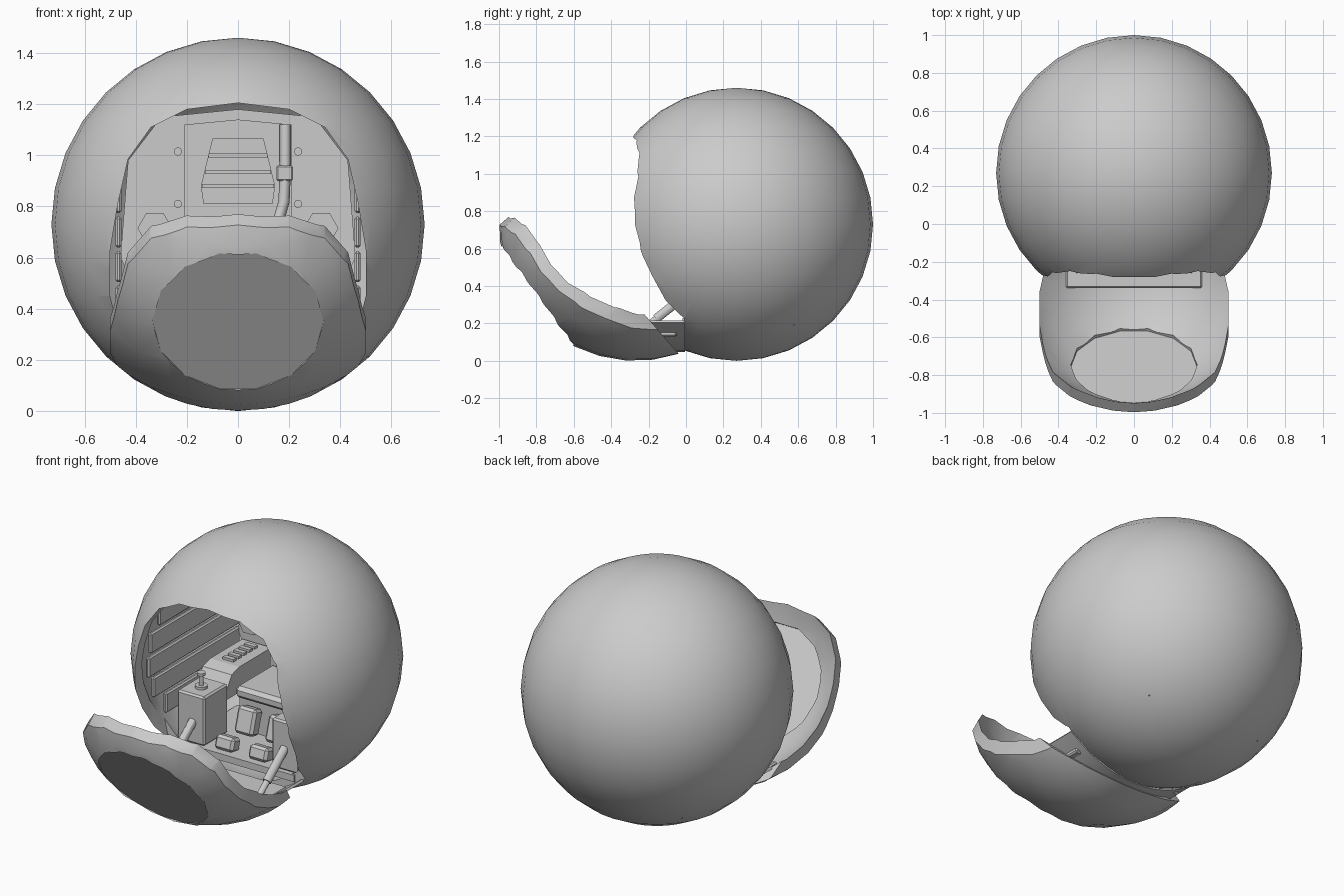
import bpy, bmesh, math
from mathutils import Vector, Matrix

if "Cube" in bpy.data.objects:
    bpy.data.objects.remove(bpy.data.objects["Cube"])

R, T = 0.73, 0.05
C = Vector((0, 0.27, 0.73))
HC = Vector((0, -0.27, 0.73))
SWING = math.radians(41)


def activate(o):
    bpy.ops.object.select_all(action='DESELECT')
    o.select_set(True)
    bpy.context.view_layer.objects.active = o


def smooth(o, deg=30):
    activate(o)
    bpy.ops.object.shade_smooth_by_angle(angle=math.radians(deg))


def apply_mod(o, kind, **props):
    m = o.modifiers.new(kind.lower(), kind)
    for k, v in props.items():
        setattr(m, k, v)
    activate(o)
    bpy.ops.object.modifier_apply(modifier=m.name)


def from_bm(name, bm):
    bmesh.ops.recalc_face_normals(bm, faces=bm.faces)
    me = bpy.data.meshes.new(name)
    bm.to_mesh(me)
    bm.free()
    o = bpy.data.objects.new(name, me)
    bpy.context.collection.objects.link(o)
    return o


def prism(name, pts, a, b, axis='Y'):
    """Extrude a 2D outline: (x,z) along Y, or (y,z) along X."""
    bm = bmesh.new()
    mk = (lambda p, d: (p[0], d, p[1])) if axis == 'Y' else (lambda p, d: (d, p[0], p[1]))
    f = bm.faces.new([bm.verts.new(mk(p, a)) for p in pts])
    ext = bmesh.ops.extrude_face_region(bm, geom=[f])
    off = Vector((0, b - a, 0)) if axis == 'Y' else Vector((b - a, 0, 0))
    bmesh.ops.translate(bm, vec=off, verts=[v for v in ext['geom'] if isinstance(v, bmesh.types.BMVert)])
    return from_bm(name, bm)


def box(name, x, y, z, bevel=0.0, tilt=0.0):
    bm = bmesh.new()
    bmesh.ops.create_cube(bm, size=1)
    bmesh.ops.scale(bm, vec=(x[1] - x[0], y[1] - y[0], z[1] - z[0]), verts=bm.verts)
    o = from_bm(name, bm)
    o.location = (sum(x) / 2, sum(y) / 2, sum(z) / 2)
    o.rotation_euler.x = tilt
    if bevel:
        apply_mod(o, 'BEVEL', width=bevel, segments=1)
    return o


def rod(name, p, q, r, n=12):
    p, q = Vector(p), Vector(q)
    bm = bmesh.new()
    bmesh.ops.create_cone(bm, cap_ends=True, segments=n, radius1=r, radius2=r, depth=(q - p).length)
    rot = (q - p).to_track_quat('Z', 'Y').to_matrix().to_4x4()
    bmesh.ops.transform(bm, verts=bm.verts,
                        matrix=Matrix.Translation((p + q) / 2) @ rot @ Matrix.Rotation(math.pi / n, 4, 'Z'))
    o = from_bm(name, bm)
    if n > 8:
        smooth(o)
    return o


def shell(name):
    bm = bmesh.new()
    bmesh.ops.create_uvsphere(bm, u_segments=32, v_segments=16, radius=R)
    bmesh.ops.translate(bm, vec=C, verts=bm.verts)
    o = from_bm(name, bm)
    apply_mod(o, 'SOLIDIFY', thickness=T, offset=-1)
    return o


# Doorway outline used both to open the hull and to carve out the hatch
half = [(0.2, 1.18), (0.34, 1.11), (0.43, 0.985), (0.47, 0.81), (0.5, 0.63),
        (0.5, 0.45), (0.44, 0.2), (0.44, -0.1)]
outline = [(0, 1.205)] + half + [(-x, z) for x, z in reversed(half)]
door_cut = prism("door_cutter", outline, -1.2, -0.01)

hull = shell("hull")
apply_mod(hull, 'BOOLEAN', operation='DIFFERENCE', object=door_cut, solver='EXACT')
hatch = shell("hatch")
apply_mod(hatch, 'BOOLEAN', operation='INTERSECT', object=door_cut, solver='EXACT')

# Swing the hatch open
hatch.data.transform(Matrix.Translation(HC) @ Matrix.Rotation(SWING, 4, 'X') @ Matrix.Translation(-C))

# Hatch window
d = Vector((0, -math.cos(math.radians(36)), -math.sin(math.radians(36))))
win_cut = rod("window_cutter", HC + d * 0.5, HC + d * 0.9, 0.335, 14)
apply_mod(hatch, 'BOOLEAN', operation='DIFFERENCE', object=win_cut, solver='EXACT')
for c in (door_cut, win_cut):
    bpy.data.objects.remove(c)
smooth(hull)
smooth(hatch)
smooth(rod("window_pane", HC + d * 0.605, HC + d * 0.642, 0.336, 14), 20)

# Curved hinge flap bridging hull and hatch
bm = bmesh.new()
rows = []
for i in range(13):
    x = -0.43 + 0.86 * i / 12
    z = C.z - math.sqrt(R * R - 0.28 ** 2 - x * x)
    rows.append((bm.verts.new((x, -0.005, z)), bm.verts.new((x, -0.04 - 0.87 * (z - 0.03), z))))
for a, b in zip(rows, rows[1:]):
    bm.faces.new((a[0], b[0], b[1], a[1]))
flap = from_bm("hinge_flap", bm)
apply_mod(flap, 'SOLIDIFY', thickness=0.015, offset=0)
smooth(flap)

# Floor, entry step and back wall
box("entry_step", (-0.36, 0.36), (-0.34, -0.05), (0.13, 0.17), 0.008)
box("floor", (-0.38, 0.38), (-0.02, 0.58), (0.19, 0.23))
prism("back_wall", [(-0.3, 1.15), (0, 1.18), (0.3, 1.15), (0.43, 0.98), (0.46, 0.6), (0.35, 0.38),
                    (-0.35, 0.38), (-0.46, 0.6), (-0.43, 0.98)], 0.66, 0.68)

# Seat: back panel, ribbed pad, cushion and base
prism("seat_back", [(-0.21, 1.12), (0, 1.14), (0.21, 1.12), (0.21, 0.45), (-0.21, 0.45)], 0.6, 0.66)
prism("back_pad", [(-0.1, 1.065), (0.1, 1.065), (0.145, 0.88), (0.135, 0.81), (-0.135, 0.81), (-0.145, 0.88)],
      0.575, 0.6)
for z, w in ((1.0, 0.115), (0.935, 0.13), (0.88, 0.14)):
    box("pad_rib", (-w, w), (0.56, 0.58), (z - 0.008, z + 0.008))
box("lumbar_pad", (-0.14, 0.14), (0.53, 0.6), (0.66, 0.76), 0.02)
box("seat_cushion", (-0.2, 0.2), (0.25, 0.6), (0.43, 0.5), 0.02)
box("seat_base", (-0.2, 0.2), (0.3, 0.6), (0.23, 0.43))

# Air hose beside the seat back
cu = bpy.data.curves.new("hose", 'CURVE')
cu.dimensions = '3D'
cu.bevel_depth, cu.bevel_resolution = 0.022, 2
sp = cu.splines.new('POLY')
path = [(0.185, 0.59, 1.12), (0.185, 0.575, 0.95), (0.18, 0.57, 0.82), (0.16, 0.56, 0.75), (0.12, 0.55, 0.7)]
sp.points.add(len(path) - 1)
for pt, p in zip(sp.points, path):
    pt.co = (*p, 1)
bpy.context.collection.objects.link(bpy.data.objects.new("hose", cu))
box("hose_clamp", (0.15, 0.215), (0.55, 0.61), (0.9, 0.96), 0.006)

# Parts repeated on both sides
for s in (-1, 1):
    span = lambda a, b: tuple(sorted((s * a, s * b)))
    # slatted side wall following the inner hull
    for i in range(6):
        z = 0.37 + i * 0.135
        reach = math.sqrt(max(0.02, 0.665 ** 2 - 0.48 ** 2 - max(abs(z - 0.73), abs(z + 0.12 - 0.73)) ** 2))
        box("wall_slat", span(0.455, 0.48), (C.y - reach, C.y + reach), (z, z + 0.12), 0.008)
    # armrest with a row of buttons
    prism("armrest", [(0.22, 0.47), (0.27, 0.55), (0.34, 0.57), (0.64, 0.57), (0.64, 0.42), (0.22, 0.42)],
          s * 0.23, s * 0.42, 'X')
    for i in range(5):
        y = 0.37 + i * 0.05
        box("button", span(0.29, 0.36), (y, y + 0.028), (0.565, 0.585))
    # control column and joystick
    box("control_box", span(0.22, 0.4), (0.0, 0.22), (0.23, 0.52), 0.01)
    rod("joystick_base", (s * 0.31, 0.1, 0.52), (s * 0.31, 0.1, 0.535), 0.035)
    rod("joystick", (s * 0.31, 0.1, 0.53), (s * 0.31, 0.1, 0.6), 0.013)
    rod("joystick_cap", (s * 0.31, 0.1, 0.595), (s * 0.31, 0.1, 0.61), 0.024)
    # foot pedals
    box("upper_pedal", span(0.04, 0.16), (0.2, 0.28), (0.25, 0.4), 0.015, -0.3)
    box("lower_pedal", span(0.05, 0.17), (0.02, 0.1), (0.22, 0.3), 0.015, -0.3)
    # hexagonal bolster and wall bolts
    rod("bolster", (s * 0.325, 0.56, 0.715), (s * 0.325, 0.66, 0.715), 0.068, 6)
    for z in (0.81, 1.015):
        rod("wall_bolt", (s * 0.235, 0.645, z), (s * 0.235, 0.66, z), 0.016)
    # hatch struts
    rod("strut", (s * 0.3, -0.27, 0.14), (s * 0.3, -0.1, 0.27), 0.018)
    rod("strut_sleeve", (s * 0.3, -0.16, 0.225), (s * 0.3, 0.01, 0.36), 0.025)
